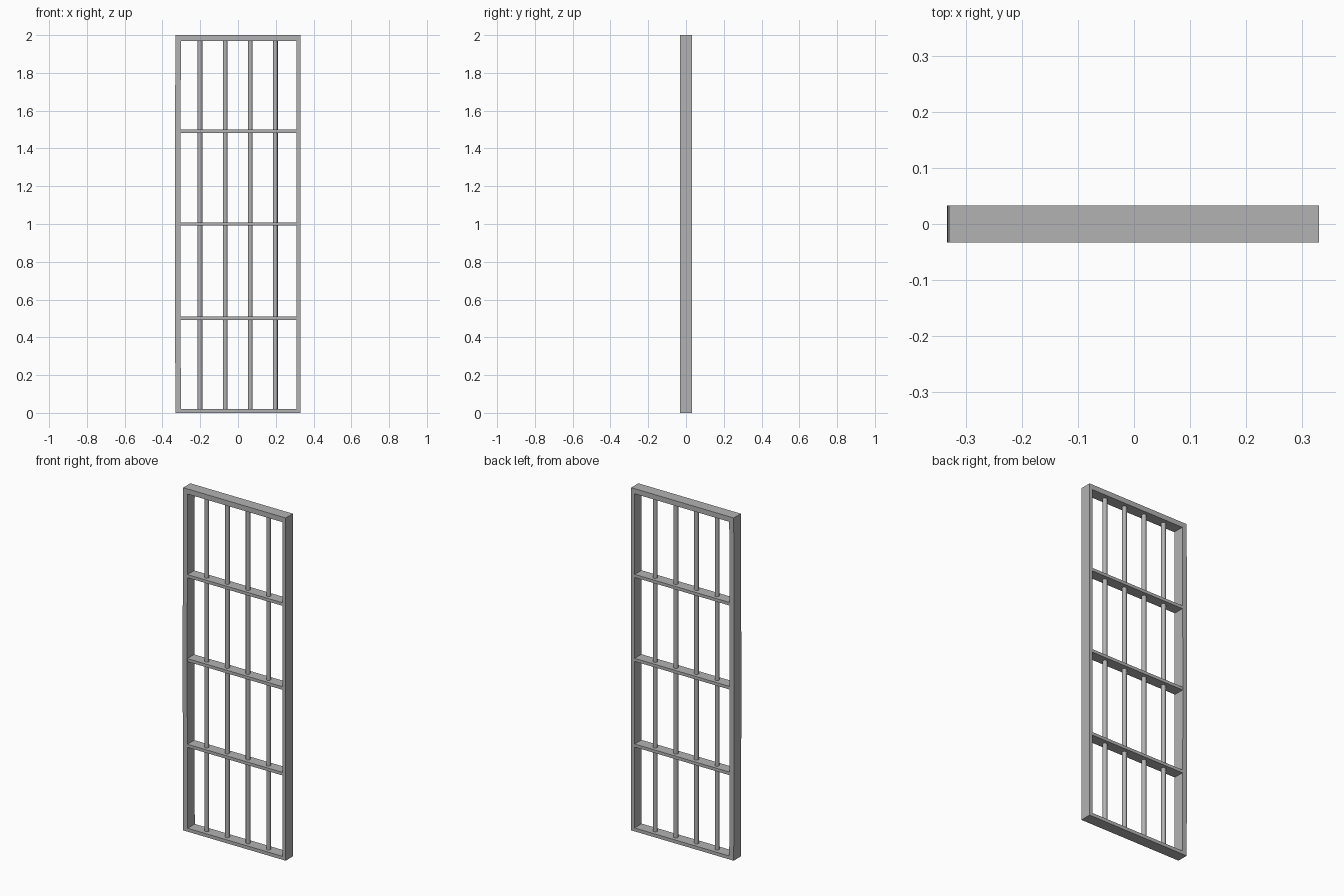
import bpy
import bmesh
import math

cube = bpy.data.objects.get("Cube")
if cube:
    bpy.data.objects.remove(cube, do_unlink=True)

# Single painted-metal colour
GREY = (0.45, 0.45, 0.45, 1.0)
metal = bpy.data.materials.new("grey_metal")
metal.use_nodes = True
metal.diffuse_color = GREY
metal.node_tree.nodes["Principled BSDF"].inputs["Base Color"].default_value = GREY

WIDTH, DEPTH, HEIGHT = 0.662, 0.066, 2.0
LEFT_EDGE, RIGHT_EDGE = -WIDTH / 2, WIDTH / 2
LEFT_INNER, RIGHT_INNER = -0.302, 0.309


def finish(name, bm):
    mesh = bpy.data.meshes.new(name)
    bm.to_mesh(mesh)
    bm.free()
    mesh.materials.append(metal)
    obj = bpy.data.objects.new(name, mesh)
    bpy.context.collection.objects.link(obj)
    return obj


def box(name, x0, x1, z0, z1, depth=DEPTH, bow=0.0):
    """Box between two x and z limits, optionally bowed along x."""
    bm = bmesh.new()
    bmesh.ops.create_cube(bm, size=1)
    for v in bm.verts:
        v.co.x = x0 + (v.co.x + 0.5) * (x1 - x0)
        v.co.y *= depth
        v.co.z = z0 + (v.co.z + 0.5) * (z1 - z0)
    if bow:
        upright = [e for e in bm.edges
                   if abs(e.verts[0].co.z - e.verts[1].co.z) > 0.5]
        bmesh.ops.subdivide_edges(bm, edges=upright, cuts=7, use_grid_fill=True)
        for v in bm.verts:
            v.co.x += bow * math.sin(math.pi * (v.co.z - z0) / (z1 - z0))
    return finish(name, bm)


# Outer frame; the right post is slightly bowed outward
box("right_post", LEFT_EDGE, LEFT_INNER, 0, HEIGHT, bow=-0.003)
box("left_post", RIGHT_INNER, RIGHT_EDGE, 0, HEIGHT)
box("top_rail", LEFT_INNER, RIGHT_INNER, 1.97, HEIGHT)
box("bottom_rail", LEFT_INNER, RIGHT_INNER, 0, 0.02)

# Flat cross rails
for name, z in (("lower", 0.5), ("middle", 1.0), ("upper", 1.49)):
    box(name + "_cross_rail", LEFT_INNER - 0.01, RIGHT_INNER + 0.01,
        z - 0.009, z + 0.009, depth=DEPTH - 0.003)

# Round upright bars
for i in range(4):
    bm = bmesh.new()
    bmesh.ops.create_cone(bm, cap_ends=True, segments=12, radius1=0.0125,
                          radius2=0.0125, depth=1.97)
    bmesh.ops.translate(bm, verts=bm.verts,
                        vec=(-0.201 + i * 0.133, 0, 0.995))
    bar = finish("upright_bar_%d" % (i + 1), bm)
    bpy.ops.object.select_all(action="DESELECT")
    bar.select_set(True)
    bpy.context.view_layer.objects.active = bar
    bpy.ops.object.shade_smooth_by_angle(angle=math.radians(40))
